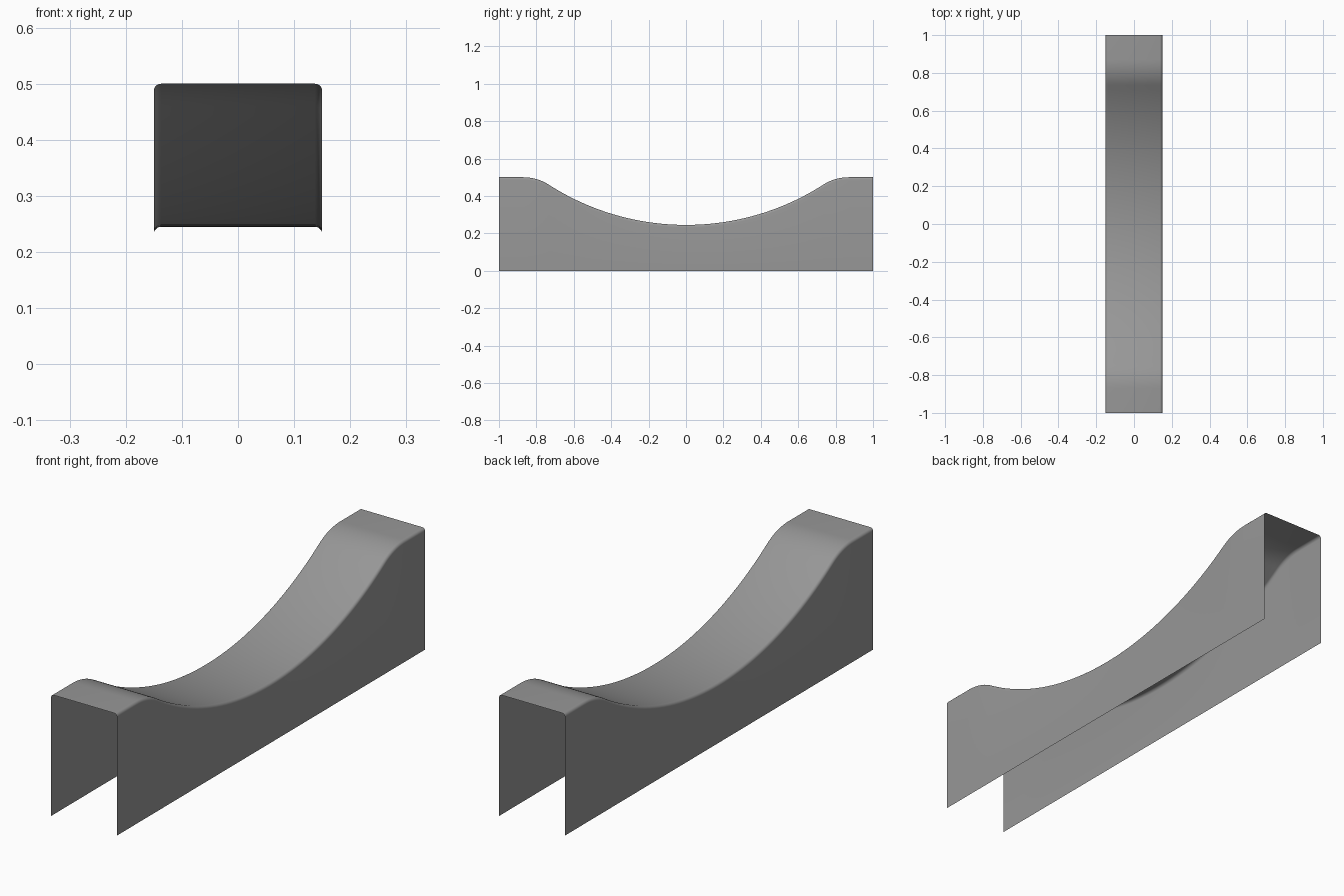
import bpy, bmesh
from math import sin, cos, sqrt, pi, atan2

if "Cube" in bpy.data.objects:
    bpy.data.objects.remove(bpy.data.objects["Cube"])

HALF_W, TOP, LOW = 0.15, 0.5, 0.245   # half width, end height, dip height
R, r, EDGE = 1.36, 0.25, 0.013        # dip radius, shoulder radius, edge rounding

# Side profile: points (y, z) with upward normals (ny, nz)
cz = LOW + R
yc = sqrt((R + r) ** 2 - (cz - TOP + r) ** 2)
ang = atan2(yc, cz - TOP + r)
N, M = 24, 10
half = []
for i in range(N + 1):                # dip arc
    a = ang * i / N
    half.append((R * sin(a), cz - R * cos(a), -sin(a), cos(a)))
for i in range(1, M + 1):             # convex shoulder
    a = ang * (1 - i / M)
    half.append((yc - r * sin(a), TOP - r + r * cos(a), -sin(a), cos(a)))
half.append((1.0, TOP, 0.0, 1.0))     # flat end
profile = [(-y, z, -ny, nz) for y, z, ny, nz in reversed(half[1:])] + half

# Cross-section: rounded edges as (x, inward depth); None marks the floor edge
K = 5
right = [(HALF_W - EDGE + EDGE * sin(a), EDGE * (1 - cos(a)))
         for a in (pi / 2 * i / K for i in range(K + 1))] + [(HALF_W, None)]
section = [(-x, d) for x, d in reversed(right)] + right

# Open shell: top skin and two side walls, ends and underside open
bm = bmesh.new()
rows = []
for y, z, ny, nz in profile:
    rows.append([bm.verts.new((x, y, 0) if d is None else (x, y - d * ny, z - d * nz))
                 for x, d in section])
for a, b in zip(rows, rows[1:]):
    for j in range(len(section) - 1):
        bm.faces.new((a[j], a[j + 1], b[j + 1], b[j]))

mesh = bpy.data.meshes.new("curved_cover")
bm.normal_update()
bm.to_mesh(mesh)
bm.free()
cover = bpy.data.objects.new("curved_cover", mesh)
bpy.context.collection.objects.link(cover)
bpy.context.view_layer.objects.active = cover
cover.select_set(True)
bpy.ops.object.shade_smooth_by_angle()

# Dark grey finish
grey = bpy.data.materials.new("dark_grey")
grey.diffuse_color = (0.31, 0.31, 0.31, 1)
grey.use_nodes = True
grey.node_tree.nodes["Principled BSDF"].inputs["Base Color"].default_value = grey.diffuse_color
mesh.materials.append(grey)
